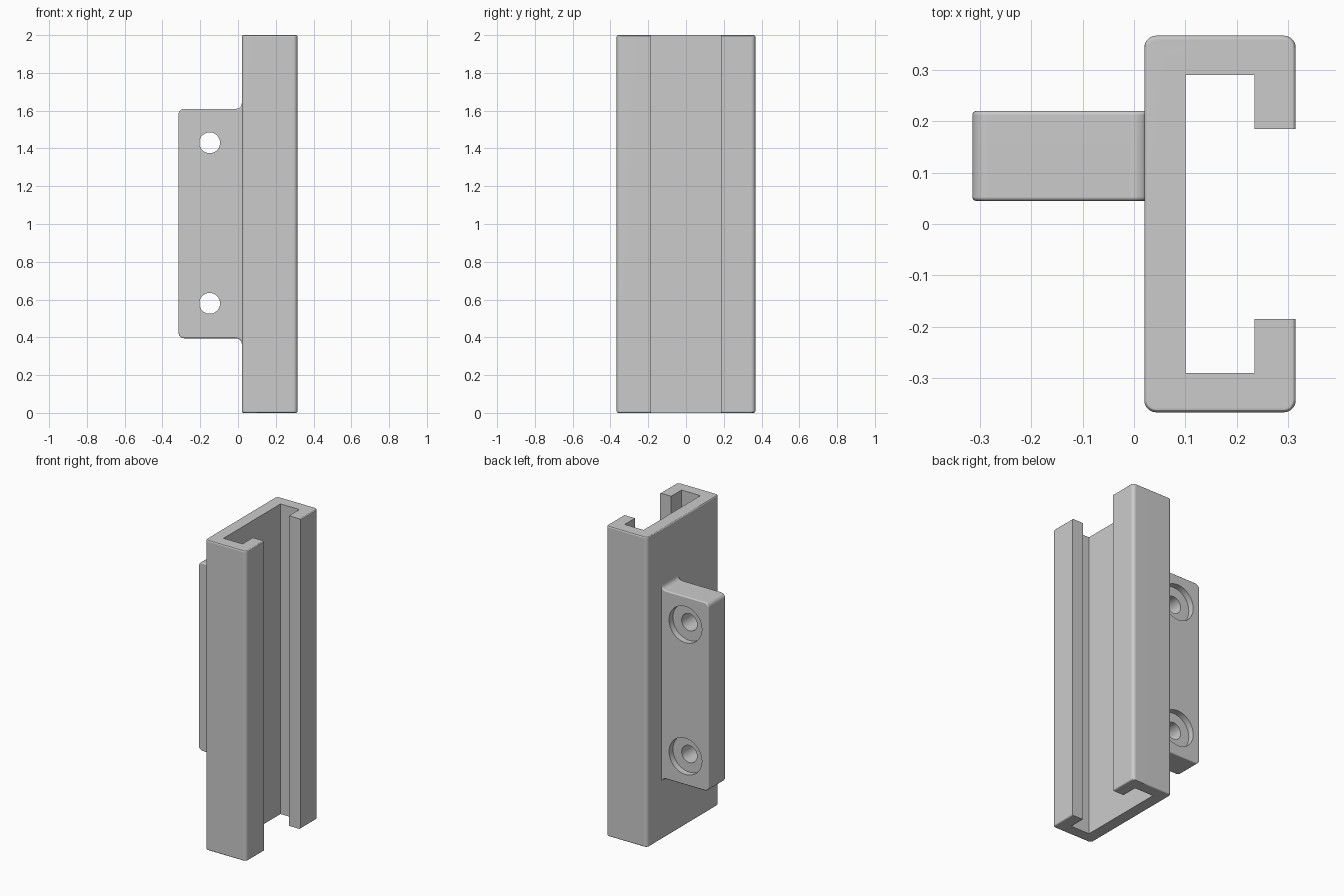
import bpy, bmesh
from math import pi, sin, cos
from mathutils import Vector, Matrix

cube = bpy.data.objects.get("Cube")
if cube:
    bpy.data.objects.remove(cube, do_unlink=True)

grey = bpy.data.materials.new("plain grey")
grey.use_nodes = True
GREY = (0.6, 0.6, 0.6, 1)
grey.diffuse_color = GREY
grey.node_tree.nodes["Principled BSDF"].inputs["Base Color"].default_value = GREY


def extrude(bm, points, vector):
    """Closed prism from a flat outline."""
    face = bm.faces.new([bm.verts.new(p) for p in points])
    geom = bmesh.ops.extrude_face_region(bm, geom=[face])["geom"]
    verts = [g for g in geom if isinstance(g, bmesh.types.BMVert)]
    bmesh.ops.translate(bm, verts=verts, vec=vector)
    bmesh.ops.recalc_face_normals(bm, faces=bm.faces)


def round_edges(bm, test, radius, segments):
    edges = [e for e in bm.edges if test(*e.verts)]
    bmesh.ops.bevel(bm, geom=edges, offset=radius, segments=segments,
                    profile=0.5, affect='EDGES', clamp_overlap=True)


def make_object(name, bm):
    mesh = bpy.data.meshes.new(name)
    bm.to_mesh(mesh)
    bm.free()
    mesh.materials.append(grey)
    obj = bpy.data.objects.new(name, mesh)
    bpy.context.collection.objects.link(obj)
    return obj


def select(obj):
    bpy.ops.object.select_all(action='DESELECT')
    obj.select_set(True)
    bpy.context.view_layer.objects.active = obj


def smooth(obj):
    select(obj)
    bpy.ops.object.shade_smooth_by_angle(angle=pi / 6)
    obj.modifiers.new("even shading", 'WEIGHTED_NORMAL').keep_sharp = True


def arc(cx, cz, r, start, end, steps=6):
    angles = [(start + (end - start) * i / steps) * pi / 180 for i in range(steps + 1)]
    return [(cx + r * cos(a), cz + r * sin(a)) for a in angles]


# C-shaped channel: half outline mirrored across y = 0
X0, X1, Y, HEIGHT = 0.02, 0.315, 0.367, 2
half = [(X0, Y), (X1, Y), (X1, 0.185), (0.235, 0.185), (0.235, 0.29), (0.1, 0.29)]
outline = half + [(x, -y) for x, y in reversed(half)]
bm = bmesh.new()
extrude(bm, [(x, y, 0) for x, y in outline], Vector((0, 0, HEIGHT)))


def outer_corner(a, b):
    return abs(a.co.z - b.co.z) > 1 and abs(abs(a.co.y) - Y) < 1e-4


def outer_rim(a, b):
    if abs(a.co.z - b.co.z) > 1e-4:
        return False
    middle = (a.co + b.co) / 2
    return (abs(middle.y) > Y - 0.025 or middle.x < X0 + 0.02
            or (middle.x > X1 - 1e-3 and abs(middle.y) > 0.185))


round_edges(bm, outer_corner, 0.023, 5)
round_edges(bm, outer_rim, 0.009, 3)
channel = make_object("channel", bm)
smooth(channel)

# Mounting flange: rounded outer corners, fillets flowing into the channel
LOW, HIGH, LEFT, R = 0.395, 1.61, -0.315, 0.03
FRONT, BACK = 0.045, 0.22
top = [(0.06, HIGH + R)] + arc(X0 - R, HIGH + R, R, 0, -90) \
    + arc(LEFT + R, HIGH - R, R, 90, 180)
bottom = [(x, LOW + HIGH - z) for x, z in reversed(top)]
bm = bmesh.new()
extrude(bm, [(x, FRONT, z) for x, z in top + bottom], Vector((0, BACK - FRONT, 0)))
round_edges(bm, lambda a, b: abs(a.co.y - b.co.y) < 1e-4, 0.022, 5)
flange = make_object("mounting_flange", bm)


# Screw holes with a wide counterbore on the back
def drill(radius, start, z):
    bm = bmesh.new()
    bmesh.ops.create_cone(
        bm, cap_ends=True, segments=48, radius1=radius, radius2=radius, depth=0.4,
        matrix=Matrix.Translation((-0.15, start + 0.2, z)) @ Matrix.Rotation(pi / 2, 4, 'X'))
    cutter = make_object("hole_cutter", bm)
    cutter.hide_render = True
    cut = flange.modifiers.new("hole", 'BOOLEAN')
    cut.operation = 'DIFFERENCE'
    cut.solver = 'EXACT'
    cut.object = cutter
    select(flange)
    bpy.ops.object.modifier_apply(modifier=cut.name)
    bpy.data.objects.remove(cutter, do_unlink=True)


for z in (0.58, 1.43):
    drill(0.117, BACK - 0.04, z)
    drill(0.055, FRONT - 0.1, z)
smooth(flange)
